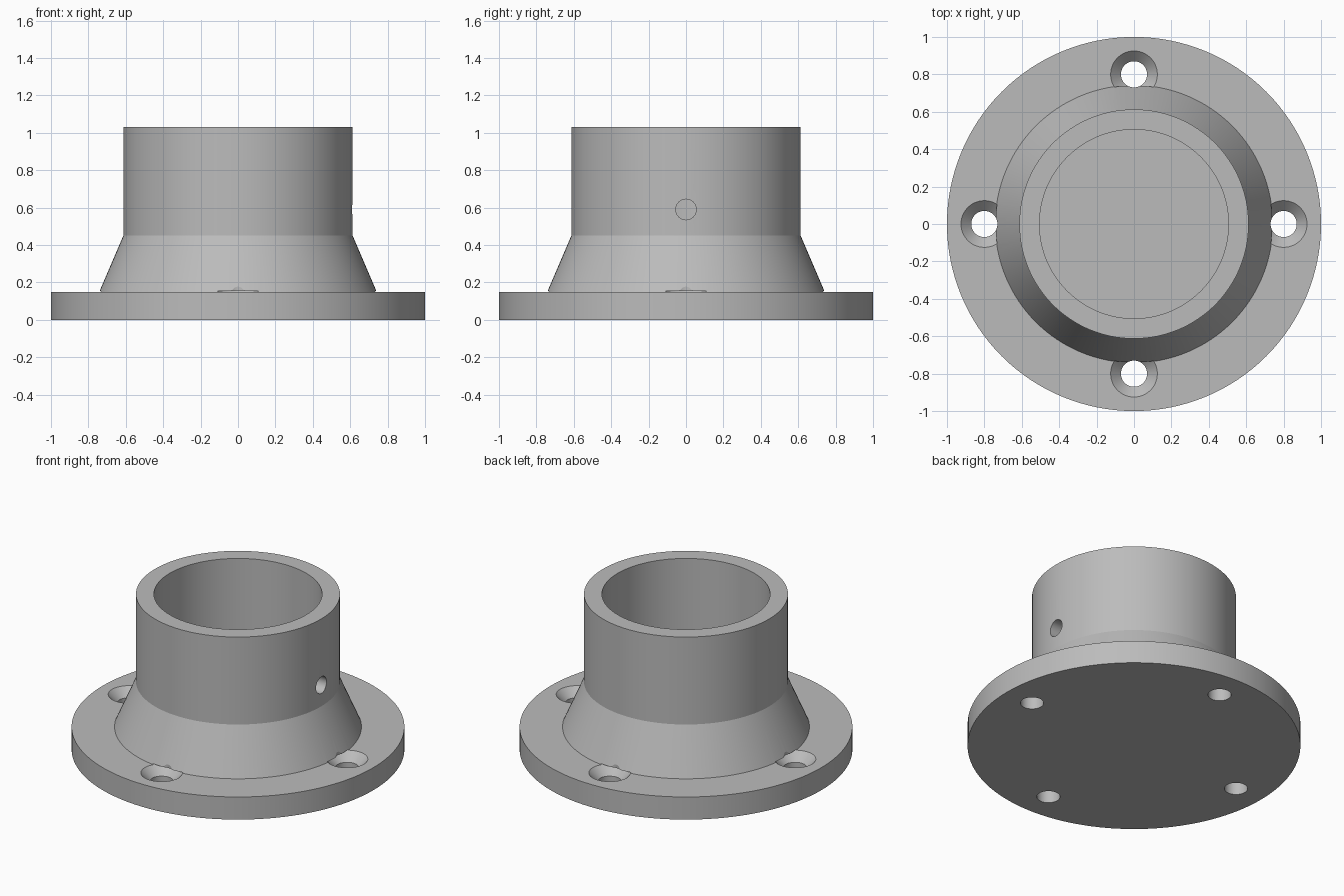
import bpy, bmesh, math
from mathutils import Matrix, Vector

cube = bpy.data.objects.get("Cube")
if cube:
    bpy.data.objects.remove(cube, do_unlink=True)

SEGMENTS = 128
FLANGE_TOP = 0.15
BOLT_CIRCLE = 0.8

grey = bpy.data.materials.new("plain grey")
grey.use_nodes = True
colour = (0.5, 0.5, 0.5, 1)
grey.diffuse_color = colour
grey.node_tree.nodes["Principled BSDF"].inputs["Base Color"].default_value = colour


def lathe(name, profile, segments, matrix=Matrix()):
    """Revolve (radius, height) points around z; end points lie on the axis."""
    bm = bmesh.new()
    verts = [bm.verts.new((r, 0, z)) for r, z in profile]
    edges = [bm.edges.new(pair) for pair in zip(verts, verts[1:])]
    bmesh.ops.spin(bm, geom=verts + edges, cent=(0, 0, 0), axis=(0, 0, 1),
                   angle=math.tau, steps=segments, use_merge=True)
    bmesh.ops.remove_doubles(bm, verts=bm.verts, dist=1e-5)
    bmesh.ops.dissolve_limit(bm, angle_limit=0.001, verts=bm.verts, edges=bm.edges)
    bmesh.ops.recalc_face_normals(bm, faces=bm.faces)
    bm.transform(matrix)
    mesh = bpy.data.meshes.new(name)
    bm.to_mesh(mesh)
    bm.free()
    mesh.materials.append(grey)
    obj = bpy.data.objects.new(name, mesh)
    bpy.context.collection.objects.link(obj)
    return obj


# Round flange with a flared collar and a blind bore
socket = lathe("flanged_socket", [
    (0, 0), (1, 0), (1, FLANGE_TOP), (0.742, FLANGE_TOP),
    (0.613, 0.45), (0.613, 1.03), (0.505, 1.03),
    (0.505, FLANGE_TOP), (0, FLANGE_TOP)], SEGMENTS)

# Countersunk screw holes; the sink stops just under the collar
cutters = []
for i in range(4):
    place = (Matrix.Rotation(i * math.pi / 2, 4, "Z")
             @ Matrix.Translation((BOLT_CIRCLE, 0, 0)))
    cutters.append(lathe("screw_hole_cutter", [
        (0, -0.1), (0.07, -0.1), (0.07, 0.095), (0.13, 0.155),
        (0.07, 0.155), (0.07, 0.3), (0, 0.3)], 48, place))

# Set-screw hole through one wall of the collar
side = Matrix.Translation((0.3, 0, 0.59)) @ Matrix.Rotation(math.pi / 2, 4, "Y")
cutters.append(lathe("set_screw_cutter", [
    (0, 0), (0.055, 0), (0.055, 0.5), (0, 0.5)], 48, side))

bpy.ops.object.select_all(action="DESELECT")
bpy.context.view_layer.objects.active = socket
socket.select_set(True)
for cutter in cutters:
    cutter.hide_render = True
    mod = socket.modifiers.new("cut", "BOOLEAN")
    mod.operation = "DIFFERENCE"
    mod.solver = "EXACT"
    mod.object = cutter
    bpy.ops.object.modifier_apply(modifier=mod.name)
    bpy.data.objects.remove(cutter, do_unlink=True)

bpy.ops.object.shade_smooth_by_angle(angle=math.radians(20))
